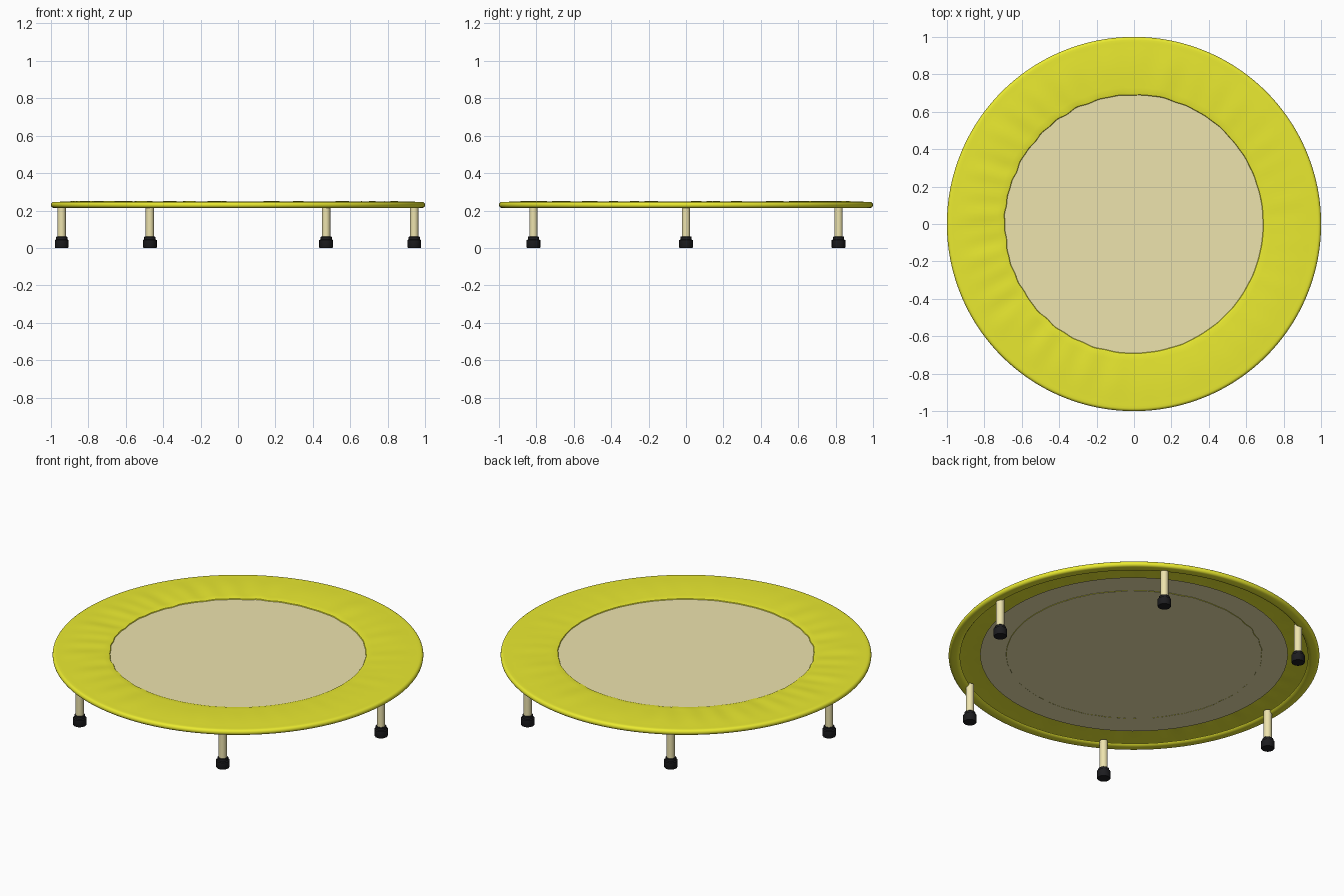
import bpy, bmesh, math
from math import sin, cos, pi, tau

if "Cube" in bpy.data.objects:
    bpy.data.objects.remove(bpy.data.objects["Cube"])


def material(name, r, g, b):
    m = bpy.data.materials.new(name)
    m.diffuse_color = (r, g, b, 1)
    m.use_nodes = True
    m.node_tree.nodes["Principled BSDF"].inputs["Base Color"].default_value = m.diffuse_color
    return m


YELLOW = material("yellow_fabric", 0.82, 0.82, 0.03)
CREAM = material("cream", 0.85, 0.77, 0.42)
BLACK = material("black_rubber", 0.012, 0.012, 0.014)


def finish(name, bm, mat, angle=40):
    bmesh.ops.recalc_face_normals(bm, faces=bm.faces)
    me = bpy.data.meshes.new(name)
    bm.to_mesh(me)
    bm.free()
    ob = bpy.data.objects.new(name, me)
    bpy.context.collection.objects.link(ob)
    me.materials.append(mat)
    bpy.ops.object.select_all(action='DESELECT')
    bpy.context.view_layer.objects.active = ob
    ob.select_set(True)
    bpy.ops.object.shade_smooth_by_angle(angle=math.radians(angle))
    return ob


def lathe(name, profile, n, mat, loc=(0, 0), warp=None):
    """Revolve (r, z) points; zero radii collapse to a pole."""
    bm = bmesh.new()
    rings = []
    for r, z in profile:
        ring = []
        for i in range(n):
            a = tau * i / n
            rr, zz = warp(r, z, a) if warp else (r, z)
            ring.append(bm.verts.new((loc[0] + rr * cos(a), loc[1] + rr * sin(a), zz)))
        rings.append(ring)
    for p, q in zip(rings, rings[1:]):
        for i in range(n):
            j = (i + 1) % n
            bm.faces.new((p[i], p[j], q[j], q[i]))
    bmesh.ops.remove_doubles(bm, verts=bm.verts, dist=1e-5)
    return finish(name, bm, mat)


# Padded rim cover: wrinkled top sheet rolling over the edge to a lip below
def wrinkle(r, z, a):
    t = max(0.0, min(1.0, (0.97 - r) / 0.12))
    side = 0.6 + 0.4 * cos(a - 2.8)
    folds = sin(23 * a + 2 * sin(3 * a) + 4 * r) * sin(5 * a + 1) \
        + 0.6 * sin(41 * a + 3 * sin(2 * a) - 6 * r)
    fade = t * min(1.0, 0.25 + (r - 0.69) / 0.06)
    edge = max(0.0, 1 - (r - 0.685) / 0.06) if r < 0.745 else 0
    return r + 0.004 * side * folds * edge, z + 0.0022 * side * folds * fade


cover = [(0.688, 0.236), (0.692, 0.242), (0.705, 0.245), (0.73, 0.246)]
cover += [(0.73 + 0.03 * k, 0.246 + 0.003 * sin(pi * k / 8)) for k in range(1, 9)]
cover += [(0.984 + 0.016 * sin(a), 0.230 + 0.016 * cos(a))
          for a in [pi * k / 8 for k in range(9)]]
cover += [(0.96, 0.213), (0.945, 0.216), (0.938, 0.224)]
lathe("rim_cover", cover, 240, YELLOW, warp=wrinkle)

# Jumping mat, tucked beneath the cover
bm = bmesh.new()
bmesh.ops.create_circle(bm, cap_ends=True, segments=64, radius=0.83)
bmesh.ops.translate(bm, verts=bm.verts, vec=(0, 0, 0.238))
finish("jumping_mat", bm, CREAM)

# Six legs with stepped rubber feet
for k in range(6):
    a = tau * k / 6
    pos = (0.942 * cos(a), 0.942 * sin(a))
    lathe(f"leg_{k + 1}", [(0, 0.05), (0.022, 0.05), (0.022, 0.232), (0, 0.232)],
          24, CREAM, pos)
    lathe(f"foot_{k + 1}", [(0, 0), (0.034, 0), (0.037, 0.004), (0.037, 0.042),
                            (0.03, 0.045), (0.03, 0.058), (0.027, 0.061), (0, 0.061)],
          16, BLACK, pos)
